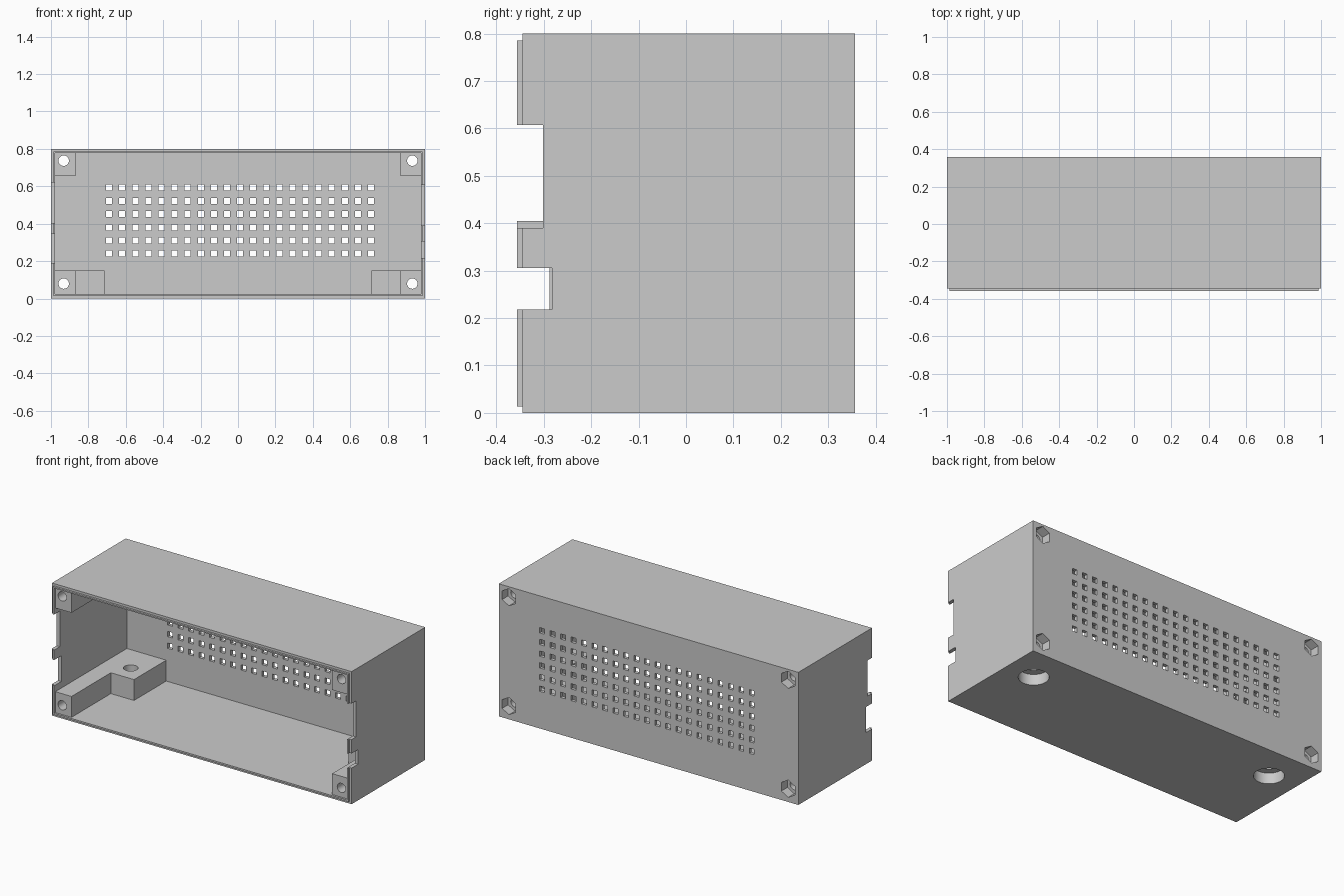
import bpy
import bmesh
import math
from mathutils import Matrix, Vector

if "Cube" in bpy.data.objects:
    bpy.data.objects.remove(bpy.data.objects["Cube"], do_unlink=True)

grey = bpy.data.materials.new("plain grey")
grey.use_nodes = True
colour = (0.6, 0.6, 0.6, 1)
grey.diffuse_color = colour
grey.node_tree.nodes["Principled BSDF"].inputs["Base Color"].default_value = colour


def box(bm, x, y, z):
    """Add a box spanning the given (low, high) ranges."""
    mid = Vector([sum(r) / 2 for r in (x, y, z)])
    size = Vector([abs(r[1] - r[0]) for r in (x, y, z)])
    bmesh.ops.create_cube(bm, size=1, matrix=Matrix.LocRotScale(mid, None, size))


def rod(bm, centre, radius, length, sides, along_y=False):
    """Add a prism along z, or along y with a vertex pointing up."""
    turn = Matrix.Rotation(math.pi / 2, 4, "X") if along_y else Matrix()
    bmesh.ops.create_cone(bm, cap_ends=True, segments=sides, radius1=radius, radius2=radius,
                          depth=length, matrix=Matrix.Translation(centre) @ turn)


def finish(bm, name):
    mesh = bpy.data.meshes.new(name)
    bmesh.ops.recalc_face_normals(bm, faces=bm.faces)
    bm.to_mesh(mesh)
    bm.free()
    mesh.materials.append(grey)
    obj = bpy.data.objects.new(name, mesh)
    bpy.context.collection.objects.link(obj)
    return obj


def combine(target, bm, operation):
    """Apply a boolean with a temporary helper."""
    helper = finish(bm, "helper")
    helper.hide_render = True
    mod = target.modifiers.new("boolean", "BOOLEAN")
    mod.operation = operation
    mod.solver = "EXACT"
    mod.object = helper
    bpy.context.view_layer.objects.active = target
    bpy.ops.object.modifier_apply(modifier=mod.name)
    bpy.data.objects.remove(helper, do_unlink=True)


FRONT, BACK, INNER_BACK = -0.345, 0.357, 0.337
SCREW_X, SCREW_Z = 0.932, (0.08, 0.737)

# Outer body
bm = bmesh.new()
box(bm, (-1, 1), (FRONT, BACK), (0, 0.8))
case = finish(bm, "enclosure")

# Stepped lip around the open front
bm = bmesh.new()
box(bm, (-0.987, 0.987), (-0.357, 0), (0.014, 0.786))
combine(case, bm, "UNION")

# Cavity
bm = bmesh.new()
box(bm, (-0.978, 0.978), (-0.5, INNER_BACK), (0.024, 0.778))
combine(case, bm, "DIFFERENCE")

# Corner screw posts
bm = bmesh.new()
for s in (-1, 1):
    for z in ((0.012, 0.15), (0.655, 0.788)):
        box(bm, (s * 0.87, s * 0.985), (FRONT, 0.345), z)
combine(case, bm, "UNION")

# Mounting blocks on the floor
bm = bmesh.new()
for s in (-1, 1):
    box(bm, (s * 0.715, s * 0.985), (0.03, 0.345), (0.012, 0.15))
combine(case, bm, "UNION")

# Side notches, vent grid, screw holes and mounting holes
bm = bmesh.new()
box(bm, (0.95, 1.1), (-0.5, -0.302), (0.39, 0.607))
box(bm, (0.95, 1.1), (-0.5, -0.283), (0.218, 0.306))
box(bm, (-1.1, -0.95), (-0.5, -0.302), (0.405, 0.62))
box(bm, (-1.1, -0.95), (-0.5, -0.288), (0.19, 0.345))
for col in range(21):
    for row in range(6):
        x, z = -0.689 + 0.07 * col, 0.24 + 0.0705 * row
        box(bm, (x - 0.016, x + 0.016), (0.3, 0.4), (z - 0.016, z + 0.016))
for s in (-1, 1):
    for z in SCREW_Z:
        rod(bm, (s * SCREW_X, 0, z), 0.028, 1, 24, True)
    rod(bm, (s * 0.816, 0.143, 0.1), 0.04, 0.4, 24)
combine(case, bm, "DIFFERENCE")

# Hexagonal nut pockets at the back and round recesses underneath
bm = bmesh.new()
for s in (-1, 1):
    for z in SCREW_Z:
        rod(bm, (s * SCREW_X, 0.36, z), 0.052, 0.12, 6, True)
    rod(bm, (s * 0.816, 0.143, 0), 0.083, 0.13, 32)
combine(case, bm, "DIFFERENCE")

bpy.ops.object.select_all(action="DESELECT")
case.select_set(True)
bpy.context.view_layer.objects.active = case
bpy.ops.object.shade_smooth_by_angle(angle=math.radians(30))
